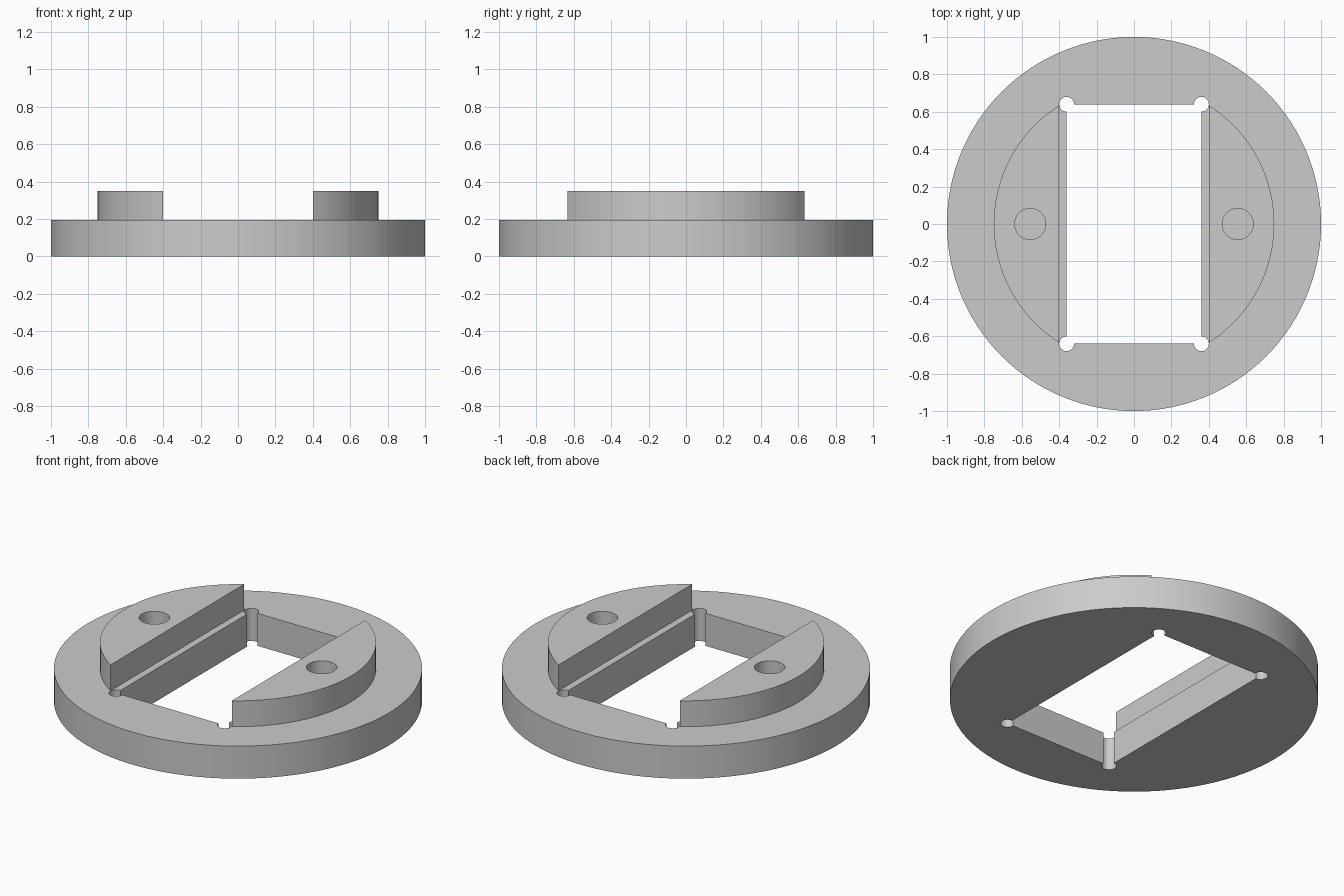
import bpy
import bmesh
from math import acos, cos, sin, pi, radians

cube = bpy.data.objects.get("Cube")
if cube:
    bpy.data.objects.remove(cube, do_unlink=True)

PLATE_TOP, BOSS_TOP = 0.195, 0.35
SLOT_X, SLOT_Y, RELIEF_R = 0.36, 0.64, 0.04
BOSS_R, BOSS_X = 0.75, 0.402
HOLE_X, HOLE_R = 0.555, 0.083

grey = bpy.data.materials.new("light_grey")
grey.use_nodes = True
grey.diffuse_color = (0.6, 0.6, 0.6, 1)
grey.node_tree.nodes["Principled BSDF"].inputs["Base Color"].default_value = (0.6, 0.6, 0.6, 1)


def arc(cx, cy, r, start, end, steps):
    """Points along an arc, both ends included."""
    angles = [start + (end - start) * i / steps for i in range(steps + 1)]
    return [(cx + r * cos(a), cy + r * sin(a)) for a in angles]


def prism(name, outline, z0, z1):
    """Extrude a counter-clockwise outline from z0 to z1."""
    bm = bmesh.new()
    base = bm.faces.new([bm.verts.new((x, y, z0)) for x, y in outline])
    top = bmesh.ops.extrude_face_region(bm, geom=[base], use_keep_orig=True)["geom"]
    verts = [v for v in top if isinstance(v, bmesh.types.BMVert)]
    bmesh.ops.translate(bm, verts=verts, vec=(0, 0, z1 - z0))
    bmesh.ops.recalc_face_normals(bm, faces=bm.faces)
    mesh = bpy.data.meshes.new(name)
    bm.to_mesh(mesh)
    bm.free()
    mesh.materials.append(grey)
    obj = bpy.data.objects.new(name, mesh)
    bpy.context.collection.objects.link(obj)
    return obj


def cut(obj, cutter):
    """Subtract the cutter and remove it."""
    mod = obj.modifiers.new("cut", "BOOLEAN")
    mod.operation, mod.solver, mod.object = "DIFFERENCE", "EXACT", cutter
    bpy.context.view_layer.update()
    graph = bpy.context.evaluated_depsgraph_get()
    mesh = bpy.data.meshes.new_from_object(obj.evaluated_get(graph))
    obj.modifiers.clear()
    obj.data = mesh
    bpy.data.objects.remove(cutter, do_unlink=True)


def smooth(obj):
    bpy.ops.object.select_all(action="DESELECT")
    obj.select_set(True)
    bpy.context.view_layer.objects.active = obj
    bpy.ops.object.shade_smooth_by_angle(angle=radians(30))


# Round base plate
plate = prism("base_plate", arc(0, 0, 1, 0, 2 * pi, 128)[:-1], 0, PLATE_TOP)

# Rectangular slot with a round relief at each corner
slot = []
for i, (sx, sy) in enumerate([(1, 1), (-1, 1), (-1, -1), (1, -1)]):
    start = -pi / 2 + i * pi / 2
    slot += arc(sx * SLOT_X, sy * SLOT_Y, RELIEF_R, start, start + 1.5 * pi, 24)
cut(plate, prism("slot_cutter", slot, -0.1, PLATE_TOP + 0.1))
smooth(plate)

# Two raised circular segments, each with a blind round hole
half = acos(BOSS_X / BOSS_R)
for side, turn in (("left", 0), ("right", pi)):
    boss = prism(side + "_boss", arc(0, 0, BOSS_R, turn - half, turn + half, 40),
                 PLATE_TOP, BOSS_TOP)
    hole = arc(HOLE_X * cos(turn), 0, HOLE_R, 0, 2 * pi, 48)[:-1]
    cut(boss, prism("hole_cutter", hole, PLATE_TOP - 0.1, BOSS_TOP + 0.1))
    smooth(boss)
